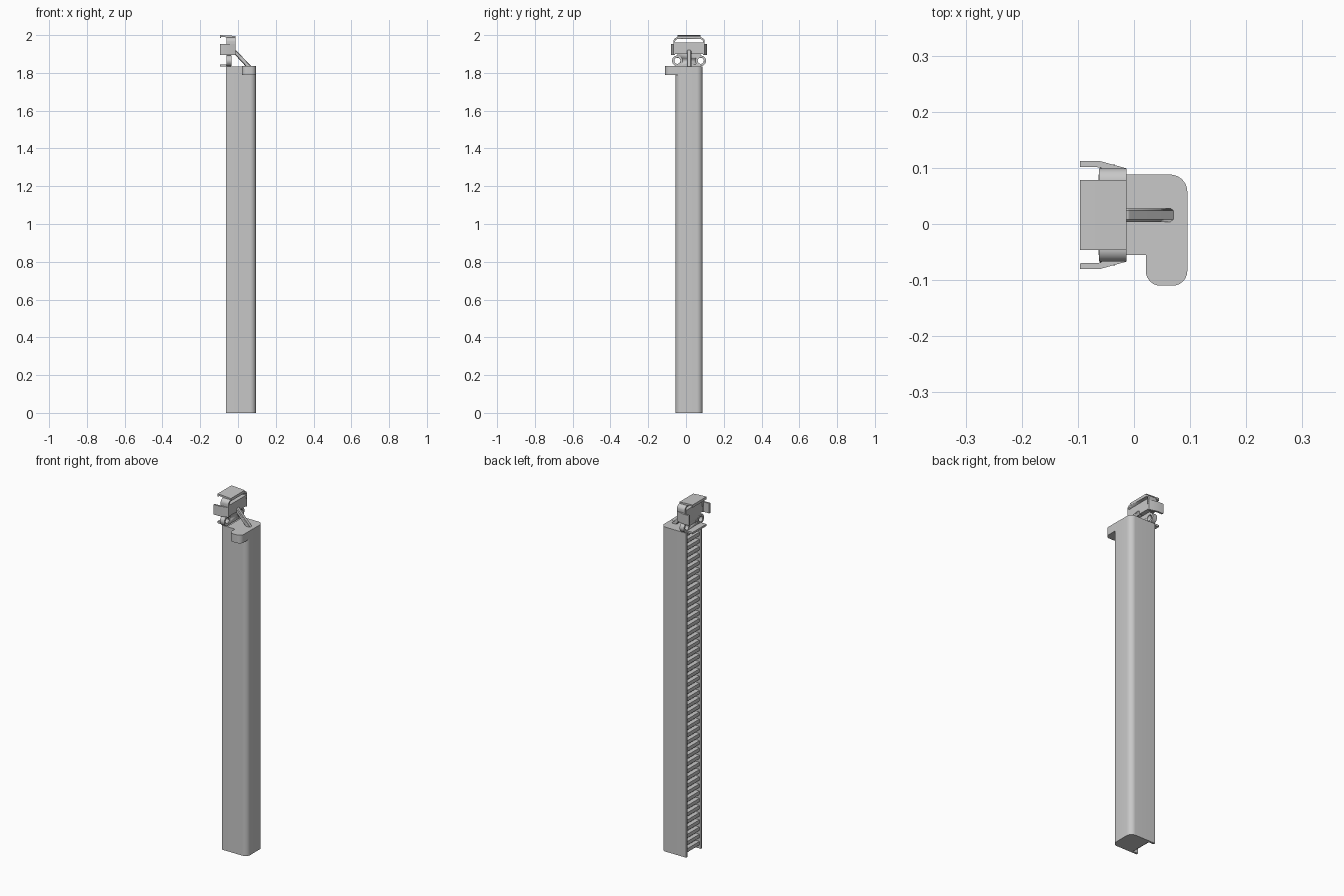
import bpy, bmesh, math
from mathutils import Vector

if "Cube" in bpy.data.objects:
    bpy.data.objects.remove(bpy.data.objects["Cube"], do_unlink=True)

grey = bpy.data.materials.new("plain grey")
grey.use_nodes = True
COLOUR = (0.58, 0.58, 0.58, 1)
grey.diffuse_color = COLOUR
grey.node_tree.nodes["Principled BSDF"].inputs["Base Color"].default_value = COLOUR

AXES = {"x": lambda a, b, t: (t, a, b), "y": lambda a, b, t: (a, t, b), "z": lambda a, b, t: (a, b, t)}


def finish(name, bm):
    bmesh.ops.recalc_face_normals(bm, faces=bm.faces)
    mesh = bpy.data.meshes.new(name)
    bm.to_mesh(mesh)
    bm.free()
    obj = bpy.data.objects.new(name, mesh)
    bpy.context.collection.objects.link(obj)
    mesh.materials.append(grey)
    bpy.context.view_layer.objects.active = obj
    obj.select_set(True)
    bpy.ops.object.shade_smooth_by_angle(angle=math.radians(35))
    obj.select_set(False)
    return obj


def rounded(points, steps=6):
    """Outline from (a, b, radius) corners."""
    out = []
    for i, (a, b, r) in enumerate(points):
        p = Vector((a, b))
        if not r:
            out.append(p)
            continue
        u = (Vector(points[i - 1][:2]) - p).normalized()
        v = (Vector(points[(i + 1) % len(points)][:2]) - p).normalized()
        half = u.angle(v) / 2
        start, end = p + u * r / math.tan(half), p + v * r / math.tan(half)
        centre = p + (u + v).normalized() * r / math.sin(half)
        for k in range(steps + 1):
            d = (start - centre).lerp(end - centre, k / steps)
            out.append(centre + d.normalized() * r)
    return out


def prism(name, points, axis, low, high):
    bm = bmesh.new()
    put = AXES[axis]
    outline = rounded(points)
    face = bm.faces.new([bm.verts.new(put(p.x, p.y, low)) for p in outline])
    geo = bmesh.ops.extrude_face_region(bm, geom=[face])["geom"]
    shift = Vector(put(0, 0, high - low))
    bmesh.ops.translate(bm, verts=[g for g in geo if isinstance(g, bmesh.types.BMVert)], vec=shift)
    return finish(name, bm)


def box(name, x, y, z):
    return prism(name, [(x[0], y[0], 0), (x[1], y[0], 0), (x[1], y[1], 0), (x[0], y[1], 0)], "z", *z)


def disc(name, y, z, r, x):
    """Round bar along x, as a square with fully rounded corners."""
    corners = [(y + a * r, z + b * r, r * 0.99) for a, b in ((-1, -1), (1, -1), (1, 1), (-1, 1))]
    return prism(name, corners, "x", *x)


def cut(obj, cutter):
    mod = obj.modifiers.new("cut", "BOOLEAN")
    mod.object, mod.solver = cutter, "EXACT"
    cutter.hide_render = True
    cutter.hide_set(True)


MID = 0.016  # the part is symmetric about this y, except for the side tab

# Long body with a shallow groove down its -x side
prism("body", [(-0.063, -0.055, 0), (0.095, -0.055, 0.03), (0.095, 0.088, 0.03), (-0.063, 0.088, 0),
               (-0.063, 0.076, 0), (-0.03, 0.076, 0), (-0.03, -0.043, 0), (-0.063, -0.043, 0)],
      "z", 0, 1.835)

# Ladder of bars in the groove
bm = bmesh.new()
count = 45
for i in range(count):
    bar = bmesh.ops.create_cube(bm, size=1)["verts"]
    bmesh.ops.scale(bm, verts=bar, vec=(0.026, 0.122, 0.02))
    bmesh.ops.translate(bm, verts=bar, vec=(-0.041, MID, 0.03 + i * 1.79 / (count - 1)))
finish("groove_bars", bm)

# Side tab at the top of the body
prism("side_tab", [(0.021, -0.11, 0.026), (0.095, -0.11, 0.026), (0.095, 0, 0), (0.021, 0, 0)],
      "z", 1.79, 1.836)

# Sloping brace from body to head
brace = prism("brace", [(0.075, 1.83, 0), (-0.01, 1.92, 0.008), (-0.035, 1.92, 0), (-0.035, 1.90, 0),
                        (-0.015, 1.895, 0), (0.045, 1.83, 0)], "y", MID - 0.012, MID + 0.012)
bevel = brace.modifiers.new("soft_edges", "BEVEL")
bevel.width, bevel.segments, bevel.limit_method = 0.004, 1, "ANGLE"

# Head block and the strap that arches over it
box("head_block", (-0.06, -0.013), (MID - 0.083, MID + 0.083), (1.9, 1.962))
strap = prism("strap", [(MID - 0.083, 1.93, 0), (MID + 0.083, 1.93, 0), (MID + 0.083, 1.988, 0.022),
                        (MID - 0.083, 1.988, 0.022)], "x", -0.062, -0.013)
opening = prism("strap_opening", [(MID - 0.074, 1.92, 0), (MID + 0.074, 1.92, 0), (MID + 0.074, 1.979, 0.014),
                                  (MID - 0.074, 1.979, 0.014)], "x", -0.1, 0.05)
cut(strap, opening)

# Top flap with a small turned-down lip
prism("top_flap", [(-0.096, 1.985, 0), (-0.09, 1.985, 0), (-0.088, 1.991, 0), (-0.04, 1.986, 0),
                   (-0.013, 1.984, 0), (-0.013, 1.995, 0), (-0.05, 1.998, 0), (-0.096, 2.0, 0)],
      "y", MID - 0.062, MID + 0.062)

# Lower plate with an eyelet on each side, and the foot flap
plate = box("lower_plate", (-0.06, -0.037), (MID - 0.062, MID + 0.062), (1.835, 1.905))
box("foot_flap", (-0.096, -0.04), (MID - 0.062, MID + 0.062), (1.834, 1.845))

for side, label in ((1, "back"), (-1, "front")):
    # Side clip that flares outward
    y = lambda d: MID + side * d
    prism(label + "_clip", [(-0.013, y(0.083), 0), (-0.06, y(0.096), 0), (-0.096, y(0.096), 0),
                            (-0.096, y(0.086), 0), (-0.06, y(0.085), 0), (-0.05, y(0.075), 0),
                            (-0.013, y(0.075), 0)], "z", 1.896, 1.952)
    # Eyelet ring with a hole through it
    ring = disc(label + "_eyelet", y(0.062), 1.864, 0.028, (-0.061, -0.034))
    hole = disc(label + "_eyelet_hole", y(0.062), 1.864, 0.016, (-0.12, 0.05))
    cut(ring, hole)
    cut(plate, hole)
